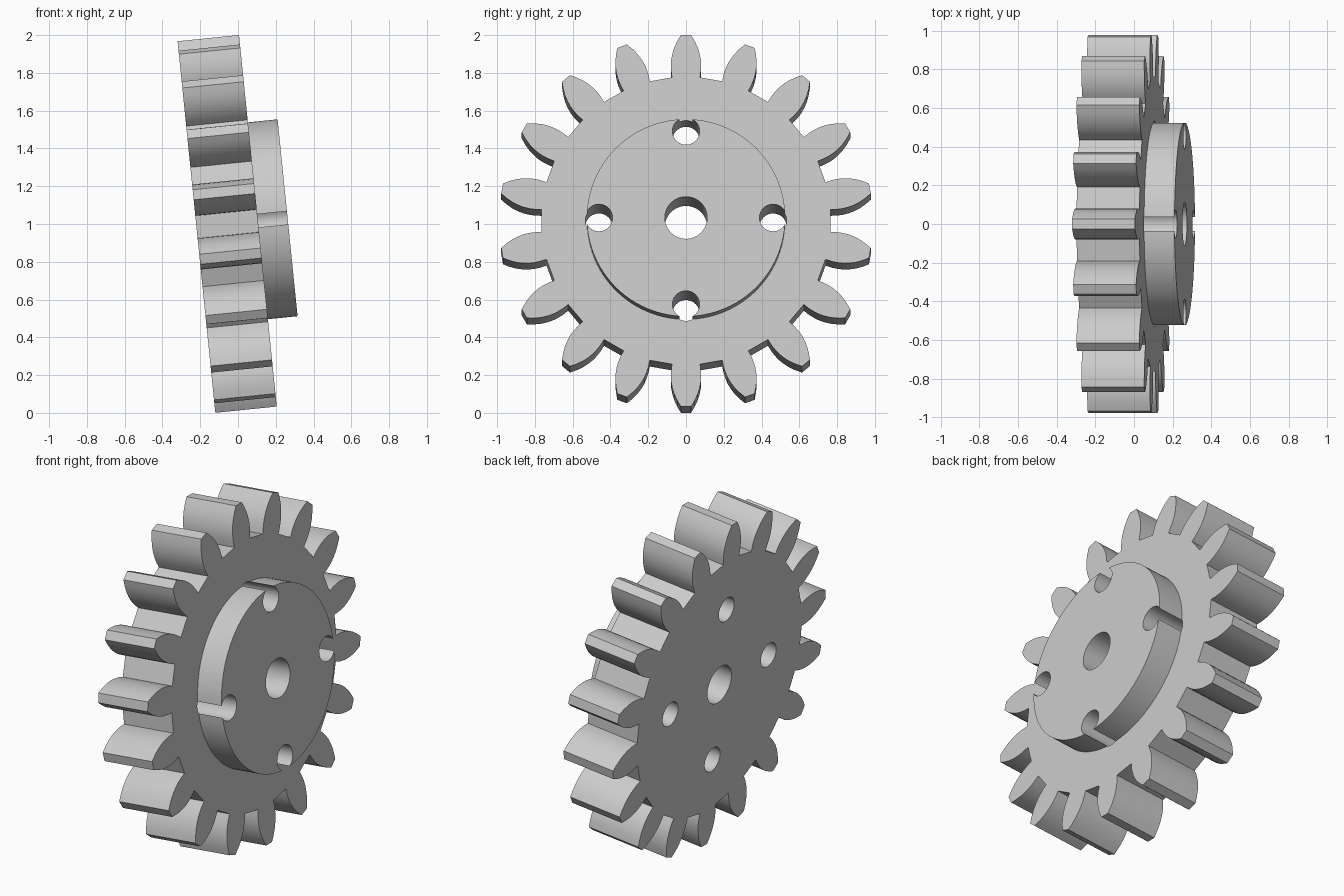
import bpy, bmesh, math
from mathutils import Matrix, Vector

default = bpy.data.objects.get("Cube")
if default:
    bpy.data.objects.remove(default, do_unlink=True)

TEETH = 18
THICK = 0.327        # toothed disc
HUB_RADIUS, HUB_HEIGHT = 0.525, 0.158
BORE_RADIUS = 0.112
BOLT_RADIUS, BOLT_CIRCLE = 0.072, 0.461
TILT = math.radians(5.8)

steel = bpy.data.materials.new("plain grey")
steel.use_nodes = True
steel.diffuse_color = (0.6, 0.6, 0.6, 1)
steel.node_tree.nodes["Principled BSDF"].inputs["Base Color"].default_value = (0.6, 0.6, 0.6, 1)


def finish(name, bm):
    bmesh.ops.recalc_face_normals(bm, faces=bm.faces)
    mesh = bpy.data.meshes.new(name)
    bm.to_mesh(mesh)
    bm.free()
    obj = bpy.data.objects.new(name, mesh)
    bpy.context.collection.objects.link(obj)
    mesh.materials.append(steel)
    return obj


def cylinder(bm, radius, z0, z1, x=0, y=0, sides=64):
    place = Matrix.Translation((x, y, (z0 + z1) / 2))
    bmesh.ops.create_cone(bm, cap_ends=True, segments=sides, radius1=radius,
                          radius2=radius, depth=z1 - z0, matrix=place)


def combine(target, other, operation):
    mod = target.modifiers.new(operation.title(), 'BOOLEAN')
    mod.operation, mod.solver, mod.object = operation, 'EXACT', other
    bpy.context.view_layer.objects.active = target
    bpy.ops.object.modifier_apply(modifier=mod.name)
    bpy.data.objects.remove(other, do_unlink=True)


# Toothed disc: one flank (radius, half width), mirrored and repeated
flank = [(0.763, 0.074), (0.80, 0.079), (0.83, 0.080), (0.86, 0.078),
         (0.89, 0.072), (0.92, 0.063), (0.955, 0.047), (0.9885, 0.027)]
tooth = [(r, -w) for r, w in flank] + [(r, w) for r, w in reversed(flank)]
bm = bmesh.new()
outline = []
for i in range(TEETH):
    turn = Matrix.Rotation(math.tau * i / TEETH, 3, 'Z')
    outline += [bm.verts.new(turn @ Vector((r, w, 0))) for r, w in tooth]
face = bm.faces.new(outline)
top = bmesh.ops.extrude_face_region(bm, geom=[face])["geom"]
bmesh.ops.translate(bm, vec=(0, 0, THICK),
                    verts=[v for v in top if isinstance(v, bmesh.types.BMVert)])
gear = finish("spur_gear", bm)

# Raised hub, sunk a little into the disc for a clean union
bm = bmesh.new()
cylinder(bm, HUB_RADIUS, THICK - 0.1, THICK + HUB_HEIGHT, sides=96)
combine(gear, finish("hub", bm), 'UNION')

# Centre bore and four bolt holes that break through the hub rim
bm = bmesh.new()
cylinder(bm, BORE_RADIUS, -0.2, 0.8)
for i in range(4):
    a = i * math.pi / 2
    cylinder(bm, BOLT_RADIUS, -0.2, 0.8, BOLT_CIRCLE * math.cos(a),
             BOLT_CIRCLE * math.sin(a), 48)
combine(gear, finish("hole_cutter", bm), 'DIFFERENCE')

# Stand the gear on its lowest tooth, leaning slightly
s, c = math.sin(TILT), math.cos(TILT)
gear.data.transform(Matrix(((-s, 0, c, -0.22),
                            (0, -1, 0, 0),
                            (c, 0, s, 0.984),
                            (0, 0, 0, 1))))
gear.data.update()

bpy.ops.object.select_all(action='DESELECT')
gear.select_set(True)
bpy.context.view_layer.objects.active = gear
bpy.ops.object.shade_smooth_by_angle(angle=math.radians(30))
